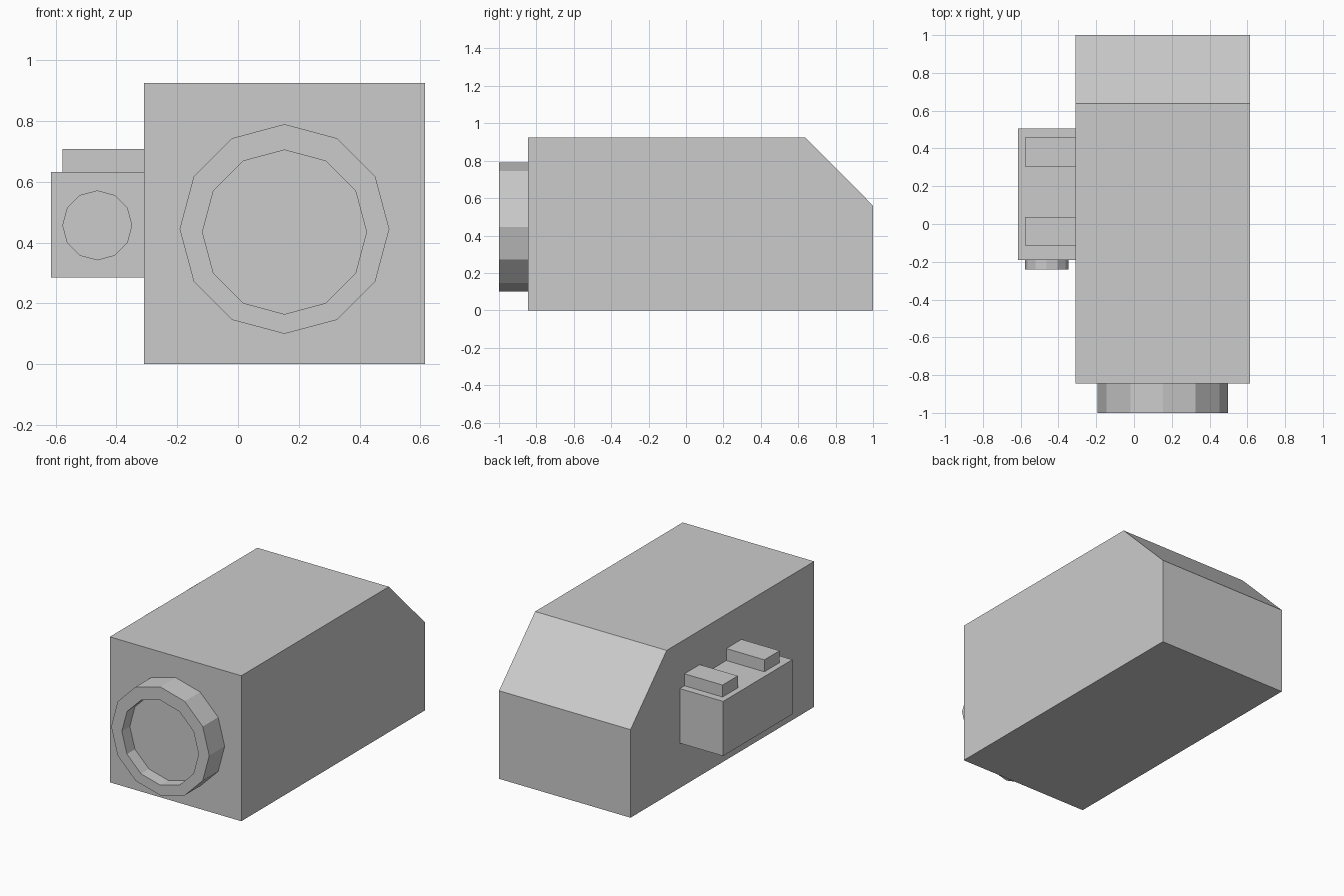
import bpy
import bmesh
from math import cos, sin, pi

default_cube = bpy.data.objects.get("Cube")
if default_cube:
    bpy.data.objects.remove(default_cube, do_unlink=True)

GREY = (0.6, 0.6, 0.6, 1)
grey = bpy.data.materials.new("light grey")
grey.use_nodes = True
grey.diffuse_color = GREY
shader = next(n for n in grey.node_tree.nodes if n.type == "BSDF_PRINCIPLED")
shader.inputs["Base Color"].default_value = GREY


def loft(name, loops):
    """Join matching point loops with quads and cap both ends."""
    bm = bmesh.new()
    rings = [[bm.verts.new(p) for p in loop] for loop in loops]
    for a, b in zip(rings, rings[1:]):
        for i in range(len(a)):
            j = (i + 1) % len(a)
            bm.faces.new((a[i], a[j], b[j], b[i]))
    bm.faces.new(rings[0])
    bm.faces.new(rings[-1])
    bmesh.ops.recalc_face_normals(bm, faces=bm.faces)
    mesh = bpy.data.meshes.new(name)
    bm.to_mesh(mesh)
    bm.free()
    mesh.materials.append(grey)
    obj = bpy.data.objects.new(name, mesh)
    bpy.context.collection.objects.link(obj)
    return obj


def side_prism(name, x0, x1, profile):
    """Extrude a (y, z) profile across x."""
    return loft(name, [[(x, y, z) for y, z in profile] for x in (x0, x1)])


def box(name, x0, x1, y0, y1, z0, z1):
    return side_prism(name, x0, x1, [(y0, z0), (y1, z0), (y1, z1), (y0, z1)])


def circle(x, y, z, radius, sides=12):
    """Polygon loop facing along y."""
    angles = [2 * pi * i / sides for i in range(sides)]
    return [(x + radius * cos(a), y, z + radius * sin(a)) for a in angles]


# Main housing with sloped upper rear edge
side_prism("housing", -0.31, 0.615,
           [(-0.845, 0), (1, 0), (1, 0.56), (0.637, 0.925), (-0.845, 0.925)])

# Front lens barrel with recessed glass
loft("lens_barrel", [circle(0.153, -0.845, 0.445, 0.345),
                     circle(0.153, -1, 0.445, 0.345),
                     circle(0.153, -1, 0.435, 0.27),
                     circle(0.153, -0.92, 0.435, 0.27)])

# Side unit with its front lens and two top blocks
box("side_unit", -0.615, -0.31, -0.19, 0.505, 0.285, 0.632)
loft("side_lens", [circle(-0.463, y, 0.457, 0.115) for y in (-0.19, -0.24)])
for label, y in (("front", -0.115), ("rear", 0.305)):
    box(label + "_top_block", -0.578, -0.31, y, y + 0.153, 0.632, 0.708)
